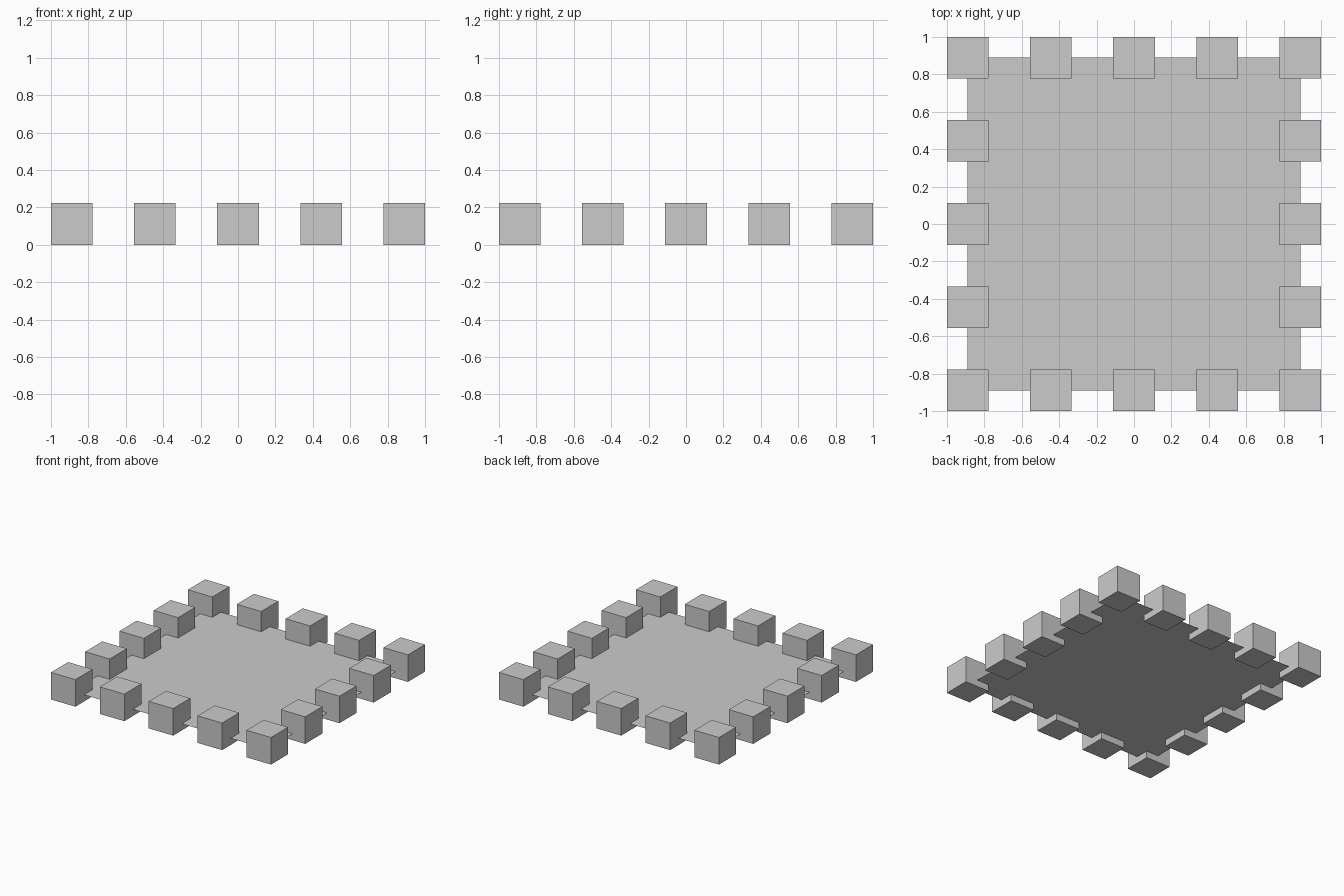
import bpy

if "Cube" in bpy.data.objects:
    bpy.data.objects.remove(bpy.data.objects["Cube"])

CUBE = 2 / 9        # block edge length
STEP = 4 / 9        # spacing between block centres
SHEET_Z = 0.055     # height of the thin sheet


def add_block(i, j):
    bpy.ops.mesh.primitive_cube_add(size=CUBE, location=(i * STEP, j * STEP, CUBE / 2))
    bpy.context.object.name = f"border_block_{i + 2}_{j + 2}"


# Ring of blocks around the square border
for i in range(-2, 3):
    for j in range(-2, 3):
        if max(abs(i), abs(j)) == 2:
            add_block(i, j)

# Thin floor sheet reaching the block centres
bpy.ops.mesh.primitive_plane_add(size=4 * STEP, location=(0, 0, SHEET_Z))
bpy.context.object.name = "floor_sheet"
